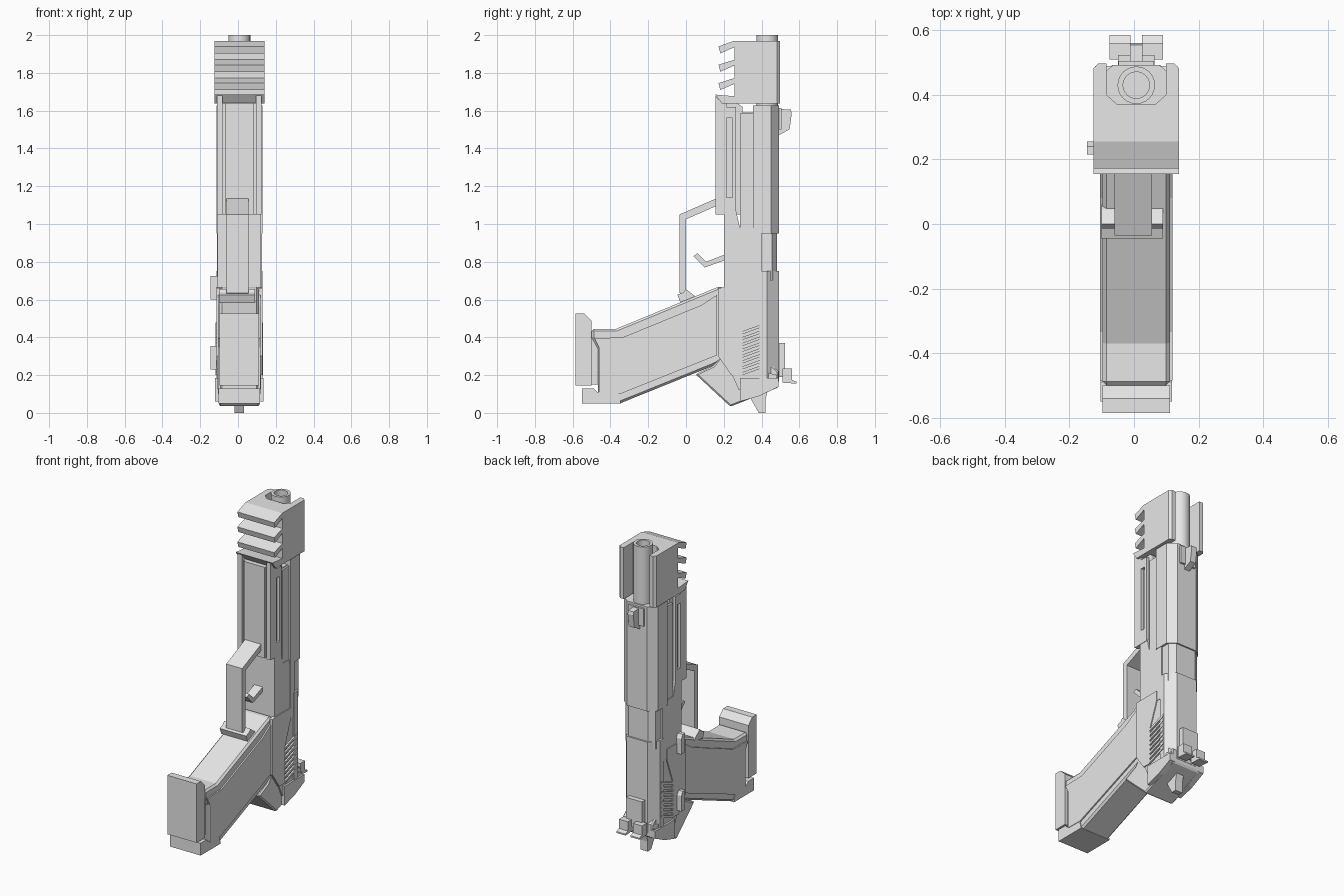
import bpy, bmesh, math

CX = 0.007  # symmetry plane

grey = bpy.data.materials.new("plain_grey")
grey.diffuse_color = (0.8, 0.8, 0.8, 1)


def finish(name, bm, bevel=0):
    bmesh.ops.recalc_face_normals(bm, faces=bm.faces)
    me = bpy.data.meshes.new(name)
    bm.to_mesh(me)
    bm.free()
    me.materials.append(grey)
    ob = bpy.data.objects.new(name, me)
    bpy.context.collection.objects.link(ob)
    if bevel:
        m = ob.modifiers.new("chamfer", 'BEVEL')
        m.width = bevel
        m.segments = 1
        m.limit_method = 'ANGLE'
        m.angle_limit = math.radians(50)
    return ob


def extrude(name, a, b, bevel=0):
    bm = bmesh.new()
    va = [bm.verts.new(p) for p in a]
    vb = [bm.verts.new(p) for p in b]
    n = len(a)
    bm.faces.new(va)
    bm.faces.new(vb[::-1])
    for i in range(n):
        bm.faces.new((va[i], va[(i + 1) % n], vb[(i + 1) % n], vb[i]))
    return finish(name, bm, bevel)


def side(name, pts, x0, x1, bevel=0):
    """Side outline (y, z) extruded across x."""
    return extrude(name, [(x0, y, z) for y, z in pts], [(x1, y, z) for y, z in pts], bevel)


def mid(name, pts, half, bevel=0):
    return side(name, pts, CX - half, CX + half, bevel)


def section(name, half_pts, z0, z1):
    """Half cross-section (offset from CX, y), mirrored and extruded along z."""
    pts = [(CX + x, y) for x, y in half_pts] + [(CX - x, y) for x, y in half_pts[::-1]]
    return extrude(name, [(x, y, z0) for x, y in pts], [(x, y, z1) for x, y in pts])


def rect(y0, y1, z0, z1):
    return [(y0, z0), (y1, z0), (y1, z1), (y0, z1)]


def both(name, pts, inner, outer):
    """The same plate on both sides."""
    side(name + "_right", pts, CX + inner, CX + outer)
    side(name + "_left", pts, CX - inner, CX - outer)


# muzzle block with three slanted fins
outline = [(0.37, 1.97), (0.255, 1.97)]
for i in range(3):
    z = 1.94 - 0.097 * i
    outline += [(0.172, z), (0.182, z - 0.037), (0.258, z - 0.003), (0.258, z - 0.07)]
outline += [(0.155, 1.685), (0.19, 1.637), (0.37, 1.637)]
mid("muzzle_block", outline, 0.132)
for s, tag in ((1, "right"), (-1, "left")):
    wall = [(0.057, 0.369), (0.132, 0.369), (0.132, 0.482), (0.118, 0.497), (0.092, 0.497), (0.092, 0.40)]
    extrude("muzzle_wall_" + tag, [(CX + s * x, y, 1.637) for x, y in wall],
            [(CX + s * x, y, 1.97) for x, y in wall])

# hollow barrel
bm = bmesh.new()
prof = [(0, 1.75), (0.041, 1.75), (0.041, 2.0), (0.058, 2.0), (0.058, 1.5), (0, 1.5)]
vs = [bm.verts.new((CX + r, 0.43, z)) for r, z in prof]
es = [bm.edges.new((vs[i], vs[i + 1])) for i in range(5)]
bmesh.ops.spin(bm, geom=vs + es, cent=(CX, 0.43, 0), axis=(0, 0, 1), angle=2 * math.pi, steps=24)
bmesh.ops.remove_doubles(bm, verts=bm.verts, dist=0.0005)
barrel = finish("barrel", bm)
bpy.context.view_layer.objects.active = barrel
barrel.select_set(True)
bpy.ops.object.shade_smooth_by_angle()
barrel.select_set(False)

# slide: front, narrower chamber, rear
section("slide_front", [(0.122, 0.355), (0.122, 0.45), (0.072, 0.492)], 0.95, 1.628)
section("chamber", [(0.108, 0.355), (0.108, 0.455), (0.07, 0.482)], 0.70, 0.96)
section("slide_rear", [(0.122, 0.39), (0.122, 0.43), (0.075, 0.492)], 0.165, 0.75)
both("slide_skirt", rect(0.36, 0.40, 0.60, 0.955), 0.08, 0.119)

# front housing under the slide, with a slot on each side
mid("housing_core", [(0.17, 1.05), (0.36, 1.05), (0.36, 1.59), (0.30, 1.59), (0.30, 1.62),
                     (0.27, 1.64), (0.17, 1.64)], 0.10)
mid("housing_front", rect(0.158, 0.18, 1.05, 1.64), 0.074)
both("housing_edge", [(0.155, 1.05), (0.215, 1.05), (0.215, 1.64), (0.19, 1.64), (0.155, 1.68)], 0.088, 0.118)
both("housing_strip", rect(0.245, 0.265, 1.05, 1.62), 0.09, 0.118)
both("slot_end_upper", rect(0.214, 0.246, 1.56, 1.62), 0.09, 0.118)
both("slot_end_lower", rect(0.214, 0.246, 1.05, 1.14), 0.09, 0.118)
both("housing_rail", rect(0.285, 0.36, 0.98, 1.585), 0.09, 0.112)

# frame and tail
mid("frame", [(0.20, 1.05), (0.20, 0.30), (0.28, 0.12), (0.47, 0.16), (0.485, 0.20), (0.40, 0.22),
              (0.40, 0.60), (0.36, 0.60), (0.36, 0.98), (0.285, 0.98), (0.265, 1.07)], 0.116)
mid("tail", [(0.05, 0.205), (0.145, 0.25), (0.20, 0.32), (0.40, 0.30), (0.49, 0.22), (0.49, 0.135),
             (0.235, 0.033)], 0.107, 0.008)
both("tail_plate", [(0.285, 0.185), (0.49, 0.185), (0.49, 0.138), (0.39, 0.09), (0.285, 0.06)], 0.09, 0.128)
both("frame_panel", [(0.20, 0.665), (0.36, 0.665), (0.36, 0.60), (0.30, 0.44), (0.30, 0.20),
                     (0.24, 0.20), (0.17, 0.30), (0.17, 0.66)], 0.10, 0.122)

# slanted grip ribs at the back of the slide
for i in range(8):
    z = 0.20 + 0.031 * i
    both("rib_%d" % (i + 1), [(0.30, z), (0.425, z + 0.045), (0.425, z + 0.061), (0.30, z + 0.016)], 0.11, 0.126)

# grip with raised side panels
mid("grip", [(0.20, 0.667), (0.165, 0.665), (-0.37, 0.445), (-0.50, 0.445), (-0.50, 0.40), (-0.467, 0.34),
             (-0.467, 0.10), (-0.35, 0.05), (0.145, 0.25), (0.20, 0.28)], 0.104, 0.012)
both("grip_panel", [(0.165, 0.625), (0.08, 0.57), (-0.335, 0.40), (-0.485, 0.395), (-0.46, 0.345),
                    (-0.46, 0.10), (-0.35, 0.10), (0.165, 0.305)], 0.09, 0.113)
mid("magazine", rect(-0.52, -0.44, 0.15, 0.43), 0.085)
mid("base_plate", [(-0.585, 0.145), (-0.50, 0.145), (-0.50, 0.488), (-0.54, 0.527), (-0.585, 0.527)], 0.105)
mid("grip_heel", [(-0.55, 0.05), (-0.345, 0.05), (-0.36, 0.11), (-0.47, 0.11), (-0.49, 0.13), (-0.55, 0.13)], 0.11)

# trigger guard, its foot, and trigger
side("trigger_guard", [(-0.035, 0.635), (0, 0.625), (0, 1.025), (0.16, 1.095), (0.16, 1.135), (-0.035, 1.05)],
     -0.06, 0.055)
side("guard_foot", [(-0.045, 0.625), (-0.03, 0.585), (0.06, 0.60), (0.045, 0.62), (0.0, 0.655), (-0.015, 0.637)],
     -0.10, 0.09)
mid("trigger", [(0.04, 0.83), (0.10, 0.77), (0.21, 0.81), (0.21, 0.84), (0.106, 0.80), (0.06, 0.845)], 0.03)

# sights
mid("front_sight", [(0.48, 1.61), (0.555, 1.605), (0.56, 1.585), (0.548, 1.50), (0.48, 1.465)], 0.02)
mid("front_sight_base", rect(0.48, 0.505, 1.50, 1.615), 0.055)
mid("rear_sight_base", rect(0.48, 0.524, 0.19, 0.37), 0.057)
both("rear_sight_post", [(0.51, 0.16), (0.585, 0.155), (0.585, 0.165), (0.56, 0.175), (0.56, 0.235),
                         (0.51, 0.235)], 0.018, 0.083)

# hammer
mid("hammer", [(0.34, 0.08), (0.385, 0.0), (0.42, 0.0), (0.42, 0.065), (0.44, 0.15), (0.36, 0.15)], 0.026)

# levers on the left, small catch on the right
lever = [(0.215, 0), (0.255, 0), (0.255, 0.10), (0.24, 0.125), (0.215, 0.125)]
for name, z in (("slide_catch", 0.60), ("safety_lever", 0.23)):
    side(name, [(y, z + h) for y, h in lever], -0.145, -0.10)
